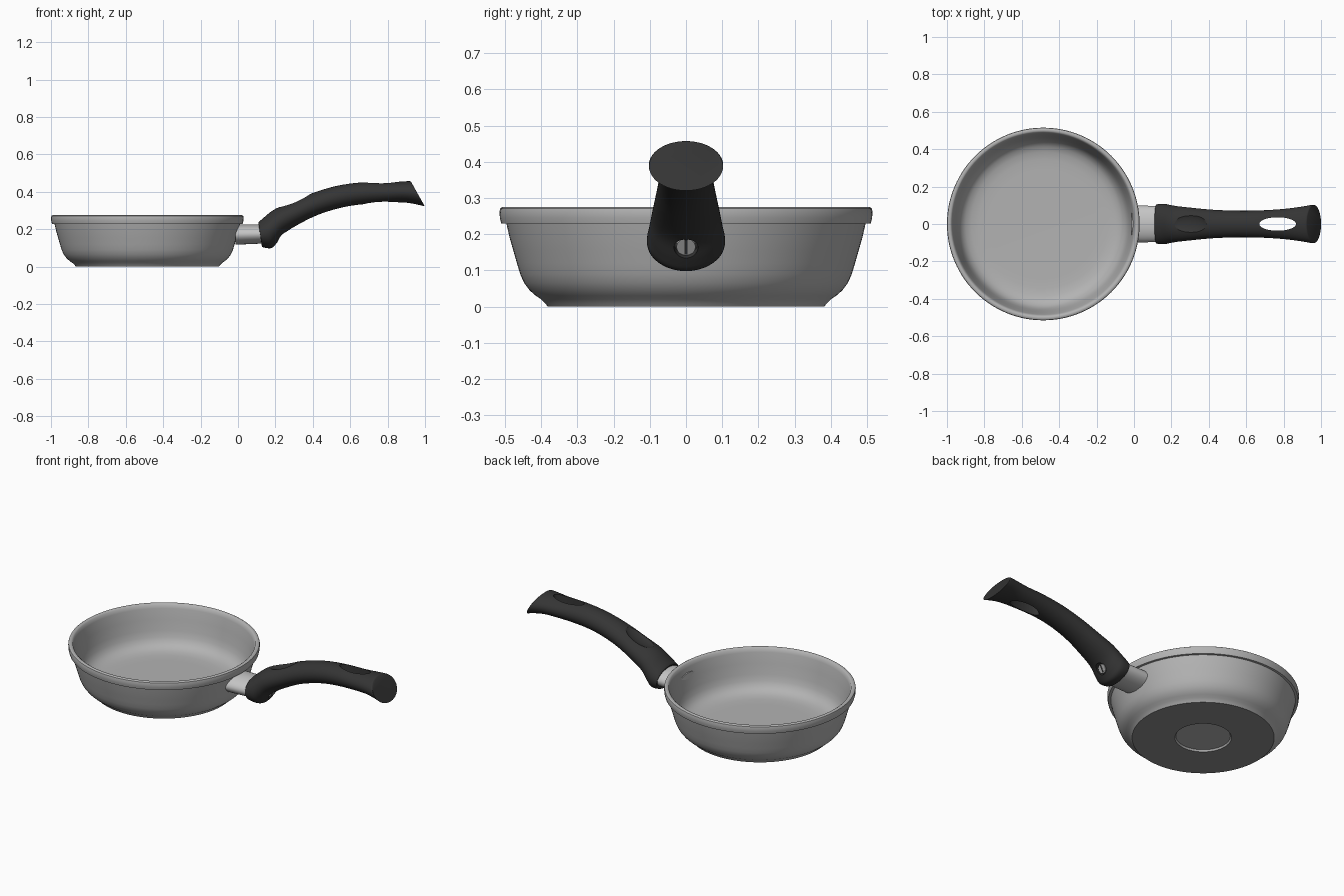
import bpy, bmesh, math
from mathutils import Vector

if "Cube" in bpy.data.objects:
    bpy.data.objects.remove(bpy.data.objects["Cube"])

def material(name, r, g, b):
    m = bpy.data.materials.new(name)
    m.diffuse_color = (r, g, b, 1)
    m.use_nodes = True
    m.node_tree.nodes["Principled BSDF"].inputs["Base Color"].default_value = m.diffuse_color
    return m

PAN = material("pan grey", 0.45, 0.45, 0.45)
BASE = material("base dark grey", 0.27, 0.27, 0.27)
STEM = material("stem light grey", 0.56, 0.56, 0.56)
BLACK = material("handle black", 0.035, 0.035, 0.035)
STEEL = material("screw steel", 0.42, 0.42, 0.42)

def finish(bm, name, mats, angle=35):
    bmesh.ops.recalc_face_normals(bm, faces=bm.faces)
    me = bpy.data.meshes.new(name)
    bm.to_mesh(me)
    bm.free()
    for m in mats:
        me.materials.append(m)
    ob = bpy.data.objects.new(name, me)
    bpy.context.collection.objects.link(ob)
    if angle:
        smooth(ob, angle)
    return ob

def activate(ob):
    bpy.ops.object.select_all(action='DESELECT')
    ob.select_set(True)
    bpy.context.view_layer.objects.active = ob

def smooth(ob, angle):
    activate(ob)
    bpy.ops.object.shade_smooth_by_angle(angle=math.radians(angle))

def lathe(profile, n=112):
    """Revolve (radius, z) points about z; zero radius becomes a pole."""
    bm = bmesh.new()
    rings = []
    for r, z in profile:
        if r == 0:
            rings.append([bm.verts.new((0, 0, z))] * n)
        else:
            rings.append([bm.verts.new((r * math.cos(2 * math.pi * i / n),
                                        r * math.sin(2 * math.pi * i / n), z)) for i in range(n)])
    for a, b in zip(rings, rings[1:]):
        for i in range(n):
            j = (i + 1) % n
            bm.faces.new(list(dict.fromkeys((a[i], a[j], b[j], b[i]))))
    return bm

def loft(stations, steps=5, n=48):
    """Elliptical sections: top x,z, bottom x,z, half width; smoothly joined."""
    def cr(p0, p1, p2, p3, t):
        return [0.5 * (2 * b + (c - a) * t + (2 * a - 5 * b + 4 * c - d) * t * t
                + (3 * b - a - 3 * c + d) * t ** 3) for a, b, c, d in zip(p0, p1, p2, p3)]
    s = [stations[0]] + stations + [stations[-1]]
    rows = [cr(*s[i:i + 4], k / steps) for i in range(len(s) - 3) for k in range(steps)]
    rows.append(list(stations[-1]))
    bm = bmesh.new()
    rings = []
    for xt, zt, xb, zb, w in rows:
        ring = []
        for i in range(n):
            a = 2 * math.pi * i / n
            u = 0.5 + 0.5 * math.cos(a)
            ring.append(bm.verts.new((xb + (xt - xb) * u, w * math.sin(a), zb + (zt - zb) * u)))
        rings.append(ring)
    for a, b in zip(rings, rings[1:]):
        for i in range(n):
            j = (i + 1) % n
            bm.faces.new((a[i], a[j], b[j], b[i]))
    bm.faces.new(rings[0])
    bm.faces.new(rings[-1])
    return bm

def cut(ob, cutter):
    cutter.hide_render = True
    activate(ob)
    mod = ob.modifiers.new("cut", 'BOOLEAN')
    mod.operation = 'DIFFERENCE'
    mod.solver = 'EXACT'
    mod.object = cutter
    bpy.ops.object.modifier_apply(modifier=mod.name)
    bpy.data.objects.remove(cutter)

# Pan body: recessed underside, curved wall, stepped rim, inner bowl
bm = lathe([(0, .010), (.146, .010), (.152, 0), (.382, 0), (.388, .008), (.400, .020),
            (.415, .030), (.432, .045), (.447, .065), (.458, .09), (.467, .12), (.477, .155),
            (.487, .19), (.496, .229), (.510, .229), (.514, .245), (.515, .262), (.513, .271),
            (.507, .275), (.497, .275), (.490, .270), (.484, .25), (.472, .19), (.460, .13),
            (.450, .095), (.436, .07), (.415, .052), (.385, .041), (.345, .036), (.29, .035),
            (0, .035)])
for f in bm.faces:
    if all(v.co.z < .001 for v in f.verts):
        f.material_index = 1
pan = finish(bm, "pan_body", [PAN, BASE], 40)
pan.location.x = -0.485

# Stem joining pan and handle
finish(loft([(-.013, .225, -.013, .118, .098), (.05, .225, .05, .12, .098),
             (.16, .225, .16, .125, .096)], 2), "handle_stem", [STEM])

# Curved handle grip
handle = finish(loft([(.114, .228, .127, .116, .098), (.111, .238, .133, .104, .105),
                      (.145, .268, .178, .099, .108), (.178, .295, .206, .125, .102),
                      (.215, .316, .25, .180, .095), (.29, .347, .34, .235, .086),
                      (.39, .390, .43, .278, .077), (.50, .425, .53, .310, .072),
                      (.60, .444, .62, .328, .071), (.70, .452, .71, .337, .074),
                      (.80, .452, .81, .342, .081), (.87, .455, .90, .342, .091),
                      (.915, .457, .985, .326, .102), (.925, .454, 1.0, .320, .102)]),
                "handle", [BLACK], 0)

# Hanging hole through the handle
bm = bmesh.new()
bmesh.ops.create_cone(bm, cap_ends=True, segments=48, radius1=1, radius2=1, depth=1)
bmesh.ops.scale(bm, vec=(.098, .036, .5), verts=bm.verts)
bmesh.ops.translate(bm, vec=(.768, 0, .40), verts=bm.verts)
cut(handle, finish(bm, "hole_cutter", [BLACK], 0))

# Shallow thumb dimple
dimple = bmesh.new()
bmesh.ops.create_uvsphere(dimple, u_segments=48, v_segments=24, radius=1)
bmesh.ops.scale(dimple, vec=(.105, .068, .035), verts=dimple.verts)
ob = finish(dimple, "dimple_cutter", [BLACK], 0)
ob.location = (.295, 0, .368)
ob.rotation_euler.y = -math.atan(.42)
bpy.context.view_layer.update()
cut(handle, ob)

# Screw recess on the underside
axis = Vector((.88, 0, -.47)).normalized()
spot = Vector((.234, 0, .16))
turn = axis.to_track_quat('Z', 'Y')

def disc(name, radius, depth, pos, mat, angle):
    b = bmesh.new()
    bmesh.ops.create_cone(b, cap_ends=True, segments=32, radius1=radius, radius2=radius, depth=depth)
    o = finish(b, name, [mat], angle)
    o.rotation_mode = 'QUATERNION'
    o.rotation_quaternion = turn
    o.location = pos
    bpy.context.view_layer.update()
    return o

cut(handle, disc("screw_cutter", .033, .09, spot + axis * .012, BLACK, 0))
smooth(handle, 35)

# Screw head with slot plate
disc("screw_head", .026, .03, spot - axis * .024, STEEL, 35)
bm = bmesh.new()
bmesh.ops.create_cube(bm, size=1)
bmesh.ops.scale(bm, vec=(.007, .046, .002), verts=bm.verts)
slot = finish(bm, "screw_slot", [BLACK], 0)
slot.rotation_mode = 'QUATERNION'
slot.rotation_quaternion = turn @ Vector((0, 0, 1)).rotation_difference(Vector((0, 0, 1)))
slot.location = spot - axis * .0085
